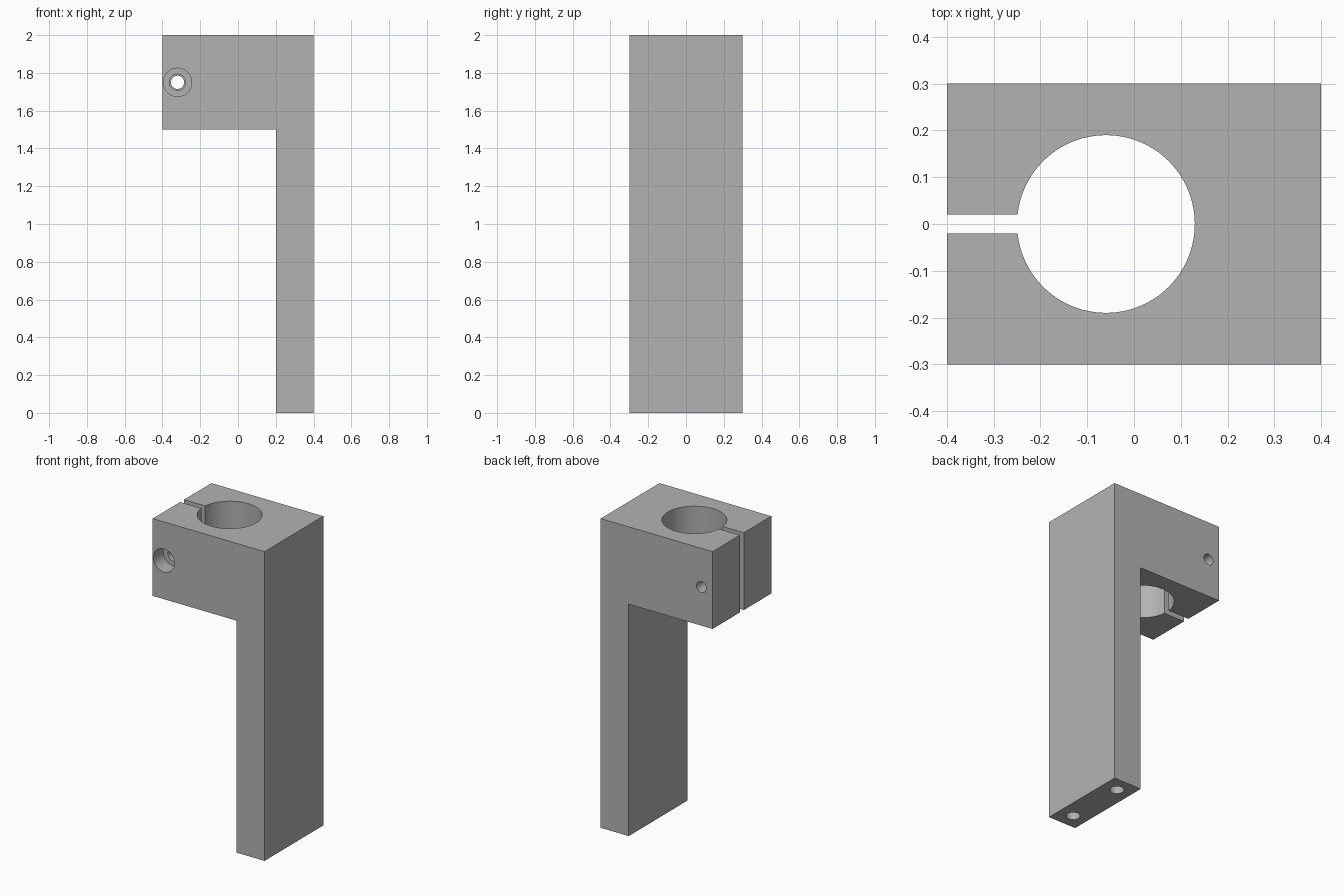
import bpy, bmesh, math
from mathutils import Matrix, Vector

if "Cube" in bpy.data.objects:
    bpy.data.objects.remove(bpy.data.objects["Cube"])

grey = bpy.data.materials.new("plain_grey")
grey.use_nodes = True
colour = (0.45, 0.45, 0.45, 1)
grey.diffuse_color = colour
grey.node_tree.nodes["Principled BSDF"].inputs["Base Color"].default_value = colour


def make(name, bm):
    bmesh.ops.recalc_face_normals(bm, faces=bm.faces)
    mesh = bpy.data.meshes.new(name)
    bm.to_mesh(mesh)
    bm.free()
    mesh.materials.append(grey)
    obj = bpy.data.objects.new(name, mesh)
    bpy.context.collection.objects.link(obj)
    return obj


def cylinder(name, start, end, radius, sides=48):
    start, end = Vector(start), Vector(end)
    axis = end - start
    turn = axis.to_track_quat("Z", "Y").to_matrix().to_4x4()
    bm = bmesh.new()
    bmesh.ops.create_cone(bm, cap_ends=True, segments=sides, radius1=radius,
                          radius2=radius, depth=axis.length,
                          matrix=Matrix.Translation((start + end) / 2) @ turn)
    return make(name, bm)


def box(name, low, high):
    low, high = Vector(low), Vector(high)
    bm = bmesh.new()
    bmesh.ops.create_cube(bm, size=1, matrix=Matrix.Translation((low + high) / 2)
                          @ Matrix.Diagonal((*(high - low), 1)))
    return make(name, bm)


# Upright post and overhanging clamp block as one extruded profile
profile = [(0.2, 0), (0.4, 0), (0.4, 2), (-0.4, 2), (-0.4, 1.5), (0.2, 1.5)]
bm = bmesh.new()
face = bm.faces.new([bm.verts.new((x, -0.3, z)) for x, z in profile])
sweep = bmesh.ops.extrude_face_region(bm, geom=[face])
moved = [v for v in sweep["geom"] if isinstance(v, bmesh.types.BMVert)]
bmesh.ops.translate(bm, verts=moved, vec=(0, 0.6, 0))
bracket = make("clamp_bracket", bm)

# Bore, clamping slit, stepped screw hole and blind holes in the foot
sx, sz = -0.32, 1.75
cutters = [
    cylinder("bore", (-0.06, 0, 1.4), (-0.06, 0, 2.1), 0.19, 96),
    box("slit", (-0.5, -0.02, 1.4), (-0.1, 0.02, 2.1)),
    cylinder("screw_head_recess", (sx, -0.4, sz), (sx, -0.2, sz), 0.075),
    cylinder("screw_clearance", (sx, -0.25, sz), (sx, 0, sz), 0.043),
    cylinder("screw_thread", (sx, -0.01, sz), (sx, 0.4, sz), 0.035),
]
for side in (-1, 1):
    cutters.append(cylinder("foot_hole", (0.3, 0.2 * side, -0.1),
                            (0.3, 0.2 * side, 0.3), 0.042))

bpy.context.view_layer.objects.active = bracket
for cutter in cutters:
    cutter.hide_render = True
    cut = bracket.modifiers.new(cutter.name, "BOOLEAN")
    cut.operation = "DIFFERENCE"
    cut.solver = "EXACT"
    cut.object = cutter
    bpy.ops.object.modifier_apply(modifier=cut.name)
    bpy.data.objects.remove(cutter)

# Smooth hole walls, crisp outer edges
bpy.ops.object.select_all(action="DESELECT")
bracket.select_set(True)
bpy.ops.object.shade_smooth_by_angle(angle=math.radians(30))
